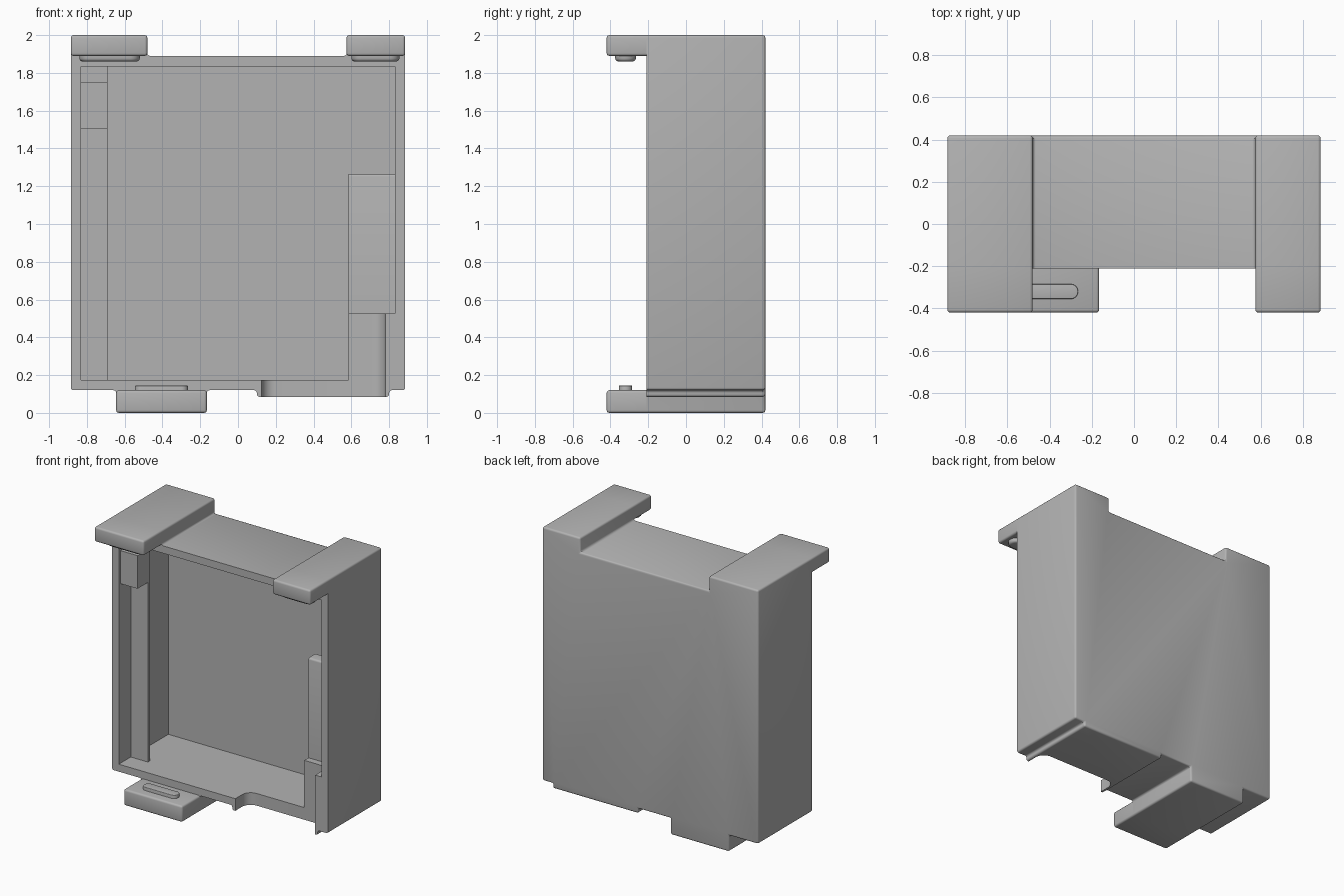
import bpy, bmesh

if "Cube" in bpy.data.objects:
    bpy.data.objects.remove(bpy.data.objects["Cube"])

grey = bpy.data.materials.new("plain grey")
grey.diffuse_color = (0.45, 0.45, 0.45, 1)
grey.use_nodes = True
grey.node_tree.nodes["Principled BSDF"].inputs["Base Color"].default_value = grey.diffuse_color


def finish(name, bm):
    bmesh.ops.recalc_face_normals(bm, faces=bm.faces)
    mesh = bpy.data.meshes.new(name)
    bm.to_mesh(mesh)
    bm.free()
    mesh.materials.append(grey)
    ob = bpy.data.objects.new(name, mesh)
    bpy.context.collection.objects.link(ob)
    return ob


def round_edges(bm, radius, segments, rule):
    edges = [e for e in bm.edges if rule(e.verts[0].co, e.verts[1].co)]
    bmesh.ops.bevel(bm, geom=edges, offset=radius, segments=segments,
                    profile=0.5, affect='EDGES', clamp_overlap=True)


def extrude_profile(points, y0, y1):
    bm = bmesh.new()
    face = bm.faces.new([bm.verts.new((x, y0, z)) for x, z in points])
    new = bmesh.ops.extrude_face_region(bm, geom=[face])["geom"]
    verts = [v for v in new if isinstance(v, bmesh.types.BMVert)]
    bmesh.ops.translate(bm, verts=verts, vec=(0, y1 - y0, 0))
    return bm


def box(x, y, z):
    return extrude_profile([(x[0], z[0]), (x[1], z[0]), (x[1], z[1]), (x[0], z[1])], *y)


def cut(ob, cutter):
    mod = ob.modifiers.new("cut", 'BOOLEAN')
    mod.operation = 'DIFFERENCE'
    mod.solver = 'EXACT'
    mod.object = cutter
    cutter.hide_render = True
    cutter.hide_set(True)


FRONT, BACK, R = -0.21, 0.42, 0.014


def not_on(y):
    return lambda a, b: not (abs(a.y - y) < 1e-4 and abs(b.y - y) < 1e-4)


# Housing with its stepped outline, rounded everywhere but at the open front
outline = [(-.885, .12), (-.645, .12), (-.645, 0), (-.165, 0), (-.165, .12),
           (.10, .12), (.10, .085), (.80, .085), (.80, .12), (.885, .12),
           (.885, 2), (.575, 2), (.575, 1.89), (-.48, 1.89), (-.48, 2), (-.885, 2)]
bm = extrude_profile(outline, FRONT, BACK)
round_edges(bm, R, 3, not_on(FRONT))
housing = finish("housing", bm)

# Hollow inside and cable notch with rounded back corners
cavity = finish("cavity_cutter", box((-.83, .83), (-.3, .37), (.175, 1.835)))
bm = box((.125, .78), (-.3, -.06), (-.1, .525))
round_edges(bm, .07, 8, lambda a, b: abs(a.z - b.z) > .1 and a.y > -.1)
notch = finish("notch_cutter", bm)
cut(housing, cavity)
cut(housing, notch)
parts = [housing]

# Arms reaching forward from the housing
for name, x, z in (("top_left_arm", (-.885, -.48), (1.89, 2)),
                   ("top_right_arm", (.575, .885), (1.89, 2)),
                   ("bottom_arm", (-.645, -.165), (0, .12))):
    bm = box(x, (-.42, FRONT), z)
    round_edges(bm, R, 3, not_on(FRONT))
    parts.append(finish(name, bm))

# Rounded locating pegs on the arms
for name, x, y, z, tip in (("top_left_peg", (-.84, -.52), (-.375, -.265), (1.86, 1.90), 1.86),
                           ("top_right_peg", (.60, .855), (-.375, -.265), (1.86, 1.90), 1.86),
                           ("bottom_peg", (-.545, -.265), (-.355, -.285), (.11, .145), .145)):
    bm = box(x, y, z)
    round_edges(bm, (y[1] - y[0]) * .49, 8, lambda a, b: abs(a.z - b.z) > .01)
    soft = .018 if tip > 1 else .004
    round_edges(bm, soft, 3, lambda a, b: abs(a.z - tip) < 1e-4 and abs(b.z - tip) < 1e-4)
    parts.append(finish(name, bm))

# Inner strip and stop block on the left
parts.append(finish("left_strip", box((-.84, -.69), (-.07, -.045), (.17, 1.84))))
parts.append(finish("left_stop", box((-.84, -.69), (-.19, -.06), (1.505, 1.75))))

# Inner cable guard on the right: tall upper plate and notched lower block
bm = box((.585, .84), (-.01, .07), (.52, 1.265))
round_edges(bm, R, 3, lambda a, b: min(a.z, b.z) > 1.2 and max(a.y, b.y) < 0)
parts.append(finish("upper_guard", bm))
lower = finish("lower_guard", box((.585, .84), (FRONT, .07), (.16, .525)))
cut(lower, notch)
parts.append(lower)

# Smooth the rounded edges, keep the corners sharp
for ob in parts:
    bpy.ops.object.select_all(action='DESELECT')
    bpy.context.view_layer.objects.active = ob
    ob.select_set(True)
    for mod in list(ob.modifiers):
        bpy.ops.object.modifier_apply(modifier=mod.name)
    bpy.ops.object.shade_smooth_by_angle(angle=0.6)
for helper in (cavity, notch):
    bpy.data.objects.remove(helper)
